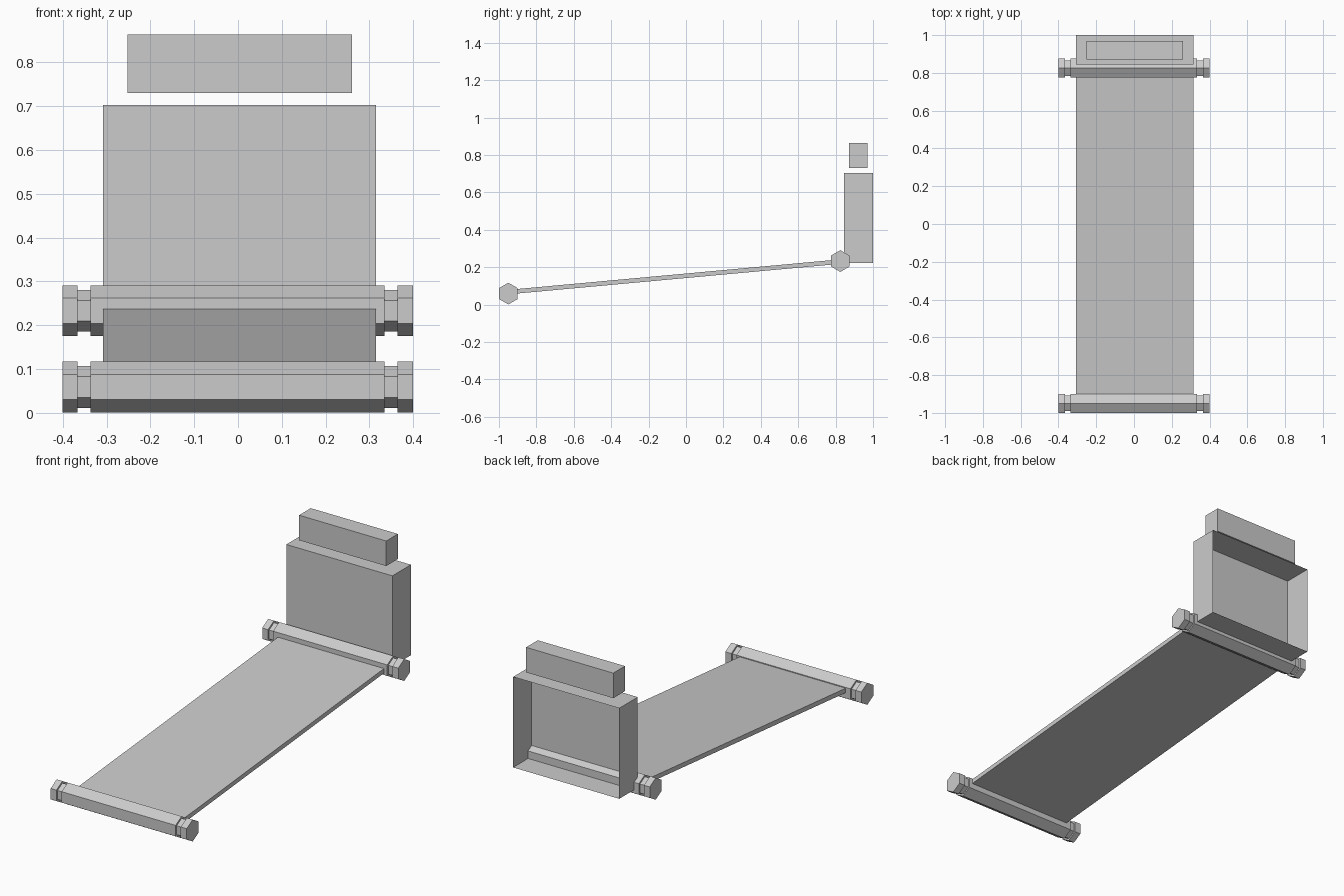
import bpy, bmesh, math
from mathutils import Matrix, Vector

cube = bpy.data.objects.get("Cube")
if cube:
    bpy.data.objects.remove(cube, do_unlink=True)

# Single grey finish
grey = bpy.data.materials.new("plain_grey")
grey.use_nodes = True
color = (0.6, 0.6, 0.6, 1)
grey.diffuse_color = color
grey.node_tree.nodes["Principled BSDF"].inputs["Base Color"].default_value = color


def finish(bm, name):
    bmesh.ops.recalc_face_normals(bm, faces=bm.faces)
    mesh = bpy.data.meshes.new(name)
    bm.to_mesh(mesh)
    bm.free()
    mesh.materials.append(grey)
    obj = bpy.data.objects.new(name, mesh)
    bpy.context.collection.objects.link(obj)
    return obj


def box(name, low, high, open_back=False):
    low, high = Vector(low), Vector(high)
    bm = bmesh.new()
    bmesh.ops.create_cube(bm, size=1)
    bmesh.ops.scale(bm, vec=high - low, verts=bm.verts)
    bmesh.ops.translate(bm, vec=(low + high) / 2, verts=bm.verts)
    bm.normal_update()
    if open_back:
        back = [f for f in bm.faces if f.normal.y > 0.9]
        bmesh.ops.delete(bm, geom=back, context='FACES_ONLY')
    return finish(bm, name)


def roller(name, y, z):
    # Hexagonal bar with a narrow neck before each end cap
    big, small = 0.058, 0.0475
    profile = [(-0.4, big), (-0.366, big), (-0.366, small), (-0.336, small),
               (-0.336, big), (0.334, big), (0.334, small), (0.364, small),
               (0.364, big), (0.399, big)]
    bm = bmesh.new()
    rings = []
    for x, r in profile:
        angles = [math.radians(90 + 60 * i) for i in range(6)]
        rings.append([bm.verts.new((x, y + r * math.cos(a), z + r * math.sin(a)))
                      for a in angles])
    for a, b in zip(rings, rings[1:]):
        for i in range(6):
            j = (i + 1) % 6
            bm.faces.new((a[i], a[j], b[j], b[i]))
    bm.faces.new(rings[0])
    bm.faces.new(rings[-1])
    return finish(bm, name)


# Rollers at both ends of the deck
roller("front_roller", -0.95, 0.059)
roller("rear_roller", 0.825, 0.233)

# Sloping deck between the rollers
start, end = Vector((0.0035, -0.95, 0.067)), Vector((0.0035, 0.825, 0.23))
run = end - start
deck = box("deck", (-0.3115, -run.length / 2, -0.012), (0.3115, run.length / 2, 0.012))
tilt = Matrix.Rotation(math.atan2(run.z, run.y), 4, 'X')
deck.data.transform(Matrix.Translation((start + end) / 2) @ tilt)

# Upright housing, open at the back, with a separate block above
box("housing", (-0.308, 0.845, 0.222), (0.315, 1.0, 0.703), open_back=True)
box("top_block", (-0.252, 0.872, 0.73), (0.26, 0.97, 0.863))
